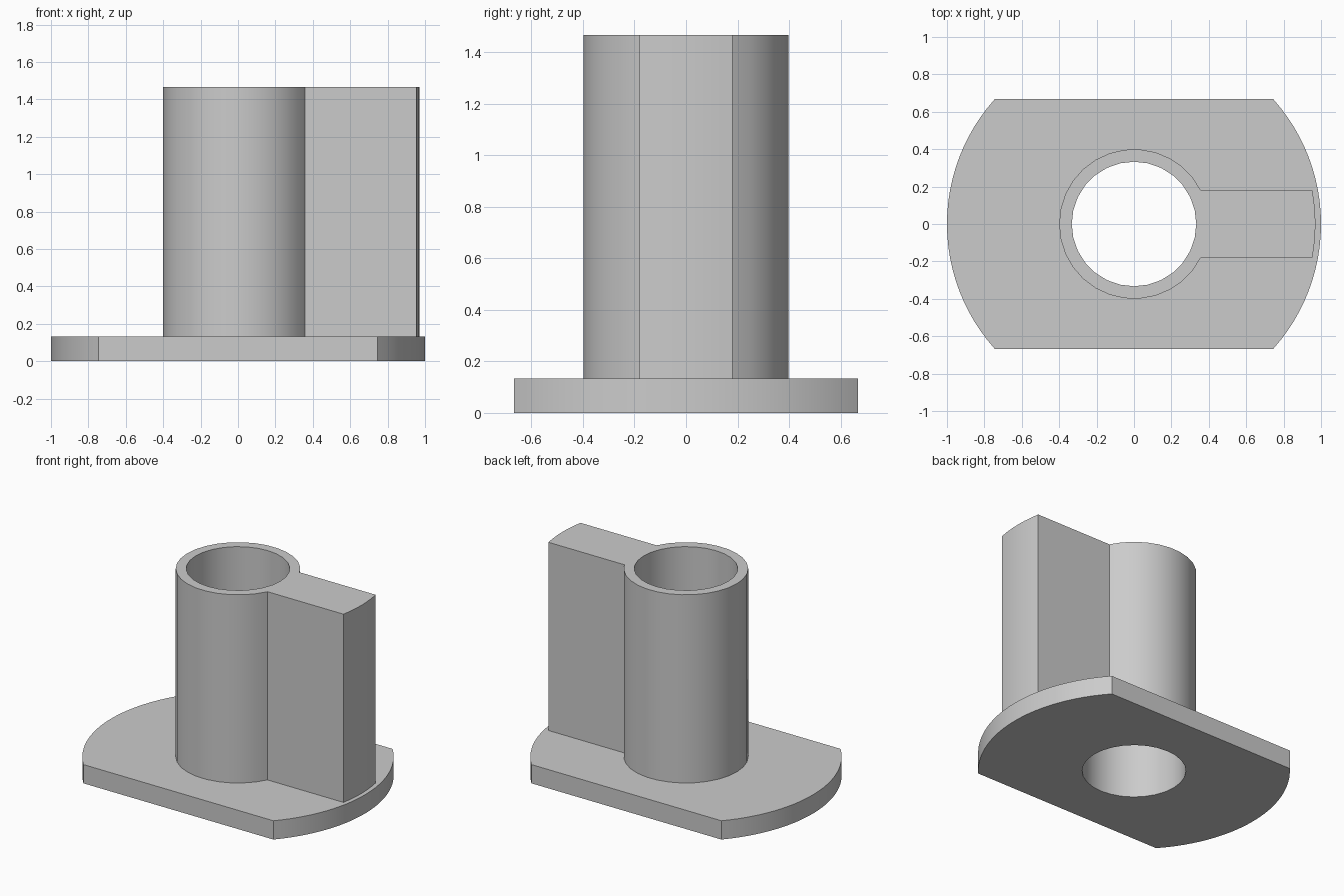
import bpy
import bmesh
from math import asin, cos, sin, pi

cube = bpy.data.objects.get("Cube")
if cube:
    bpy.data.objects.remove(cube, do_unlink=True)

BASE_TOP, TOP = 0.133, 1.467
BORE, TUBE, FIN_REACH, FLANGE = 0.333, 0.4, 0.97, 1.0
FIN_HALF, FLANGE_HALF = 0.18, 0.667

grey = bpy.data.materials.new("plain grey")
grey.use_nodes = True
colour = (0.6, 0.6, 0.6, 1)
grey.diffuse_color = colour
grey.node_tree.nodes["Principled BSDF"].inputs["Base Color"].default_value = colour


def arc(radius, start, end, steps):
    """Points along an arc, both ends included."""
    angles = [start + (end - start) * i / steps for i in range(steps + 1)]
    return [(radius * cos(a), radius * sin(a)) for a in angles]


def prism(name, loops, bottom, top):
    """Extrude an outline with holes into a solid."""
    bm = bmesh.new()
    for loop in loops:
        verts = [bm.verts.new((x, y, bottom)) for x, y in loop]
        for a, b in zip(verts, verts[1:] + verts[:1]):
            bm.edges.new((a, b))
    bmesh.ops.triangle_fill(bm, edges=bm.edges[:], use_beauty=True)
    result = bmesh.ops.extrude_face_region(bm, geom=bm.faces[:], use_keep_orig=True)
    raised = [g for g in result["geom"] if isinstance(g, bmesh.types.BMVert)]
    bmesh.ops.translate(bm, verts=raised, vec=(0, 0, top - bottom))
    bmesh.ops.recalc_face_normals(bm, faces=bm.faces[:])
    mesh = bpy.data.meshes.new(name)
    bm.to_mesh(mesh)
    bm.free()
    mesh.materials.append(grey)
    obj = bpy.data.objects.new(name, mesh)
    bpy.context.collection.objects.link(obj)
    bpy.ops.object.select_all(action="DESELECT")
    obj.select_set(True)
    bpy.context.view_layer.objects.active = obj
    bpy.ops.object.shade_smooth_by_angle(angle=pi / 7)
    return obj


bore = arc(BORE, 0, 2 * pi, 28)[:-1]

# Round base plate with two flat sides
a = asin(FLANGE_HALF / FLANGE)
plate = arc(FLANGE, -a, a, 24) + arc(FLANGE, pi - a, pi + a, 24)
prism("base_plate", [plate, bore], 0, BASE_TOP)

# Upright tube with a thick fin whose outer end is curved
a = asin(FIN_HALF / TUBE)
b = asin(FIN_HALF / FIN_REACH)
column = arc(TUBE, a, 2 * pi - a, 26) + arc(FIN_REACH, -b, b, 6)
prism("tube_with_fin", [column, bore], BASE_TOP, TOP)
